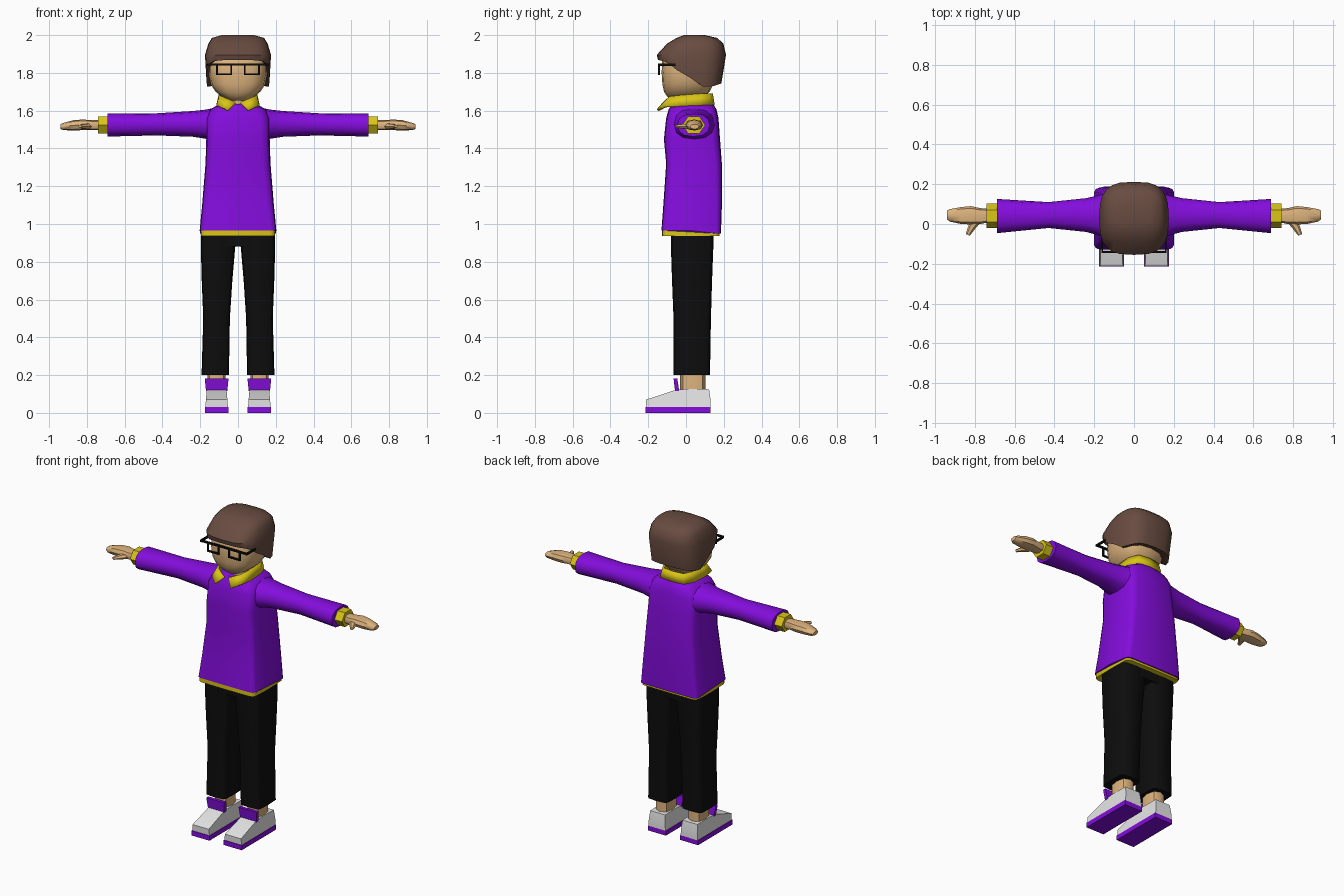
import bpy, bmesh, math
from mathutils import Vector

if "Cube" in bpy.data.objects:
    bpy.data.objects.remove(bpy.data.objects["Cube"])


def material(name, rgb):
    m = bpy.data.materials.new(name)
    m.diffuse_color = (*rgb, 1)
    m.use_nodes = True
    m.node_tree.nodes["Principled BSDF"].inputs["Base Color"].default_value = m.diffuse_color
    return m


PURPLE = material("purple_cloth", (0.23, 0.004, 0.72))
YELLOW = material("yellow_trim", (0.70, 0.56, 0.008))
SKIN = material("skin", (0.74, 0.46, 0.21))
HAIR = material("brown_hair", (0.14, 0.072, 0.052))
BLACK = material("black", (0.004, 0.004, 0.004))
WHITE = material("white_shoe", (0.80, 0.80, 0.80))


def finish(name, bm, mat, mirror=False, angle=50):
    """Turn a bmesh into a named object, optionally mirrored across x."""
    bmesh.ops.recalc_face_normals(bm, faces=bm.faces)
    me = bpy.data.meshes.new(name)
    bm.to_mesh(me)
    bm.free()
    me.materials.append(mat)
    me.polygons.foreach_set("use_smooth", [True] * len(me.polygons))
    me.set_sharp_from_angle(angle=math.radians(angle))
    ob = bpy.data.objects.new(name, me)
    bpy.context.collection.objects.link(ob)
    if mirror:
        mod = ob.modifiers.new("mirror", 'MIRROR')
        mod.use_clip = True
    return ob


def ring(axis, pos, a0, a1, b0, b1, n=16, e=3.0):
    """Rounded-rectangle section: (x, y) for axis z, (y, z) for axis x."""
    pts = []
    for i in range(n):
        t = 2 * math.pi * i / n
        c, s = math.cos(t), math.sin(t)
        a = (a0 + a1) / 2 + (a1 - a0) / 2 * math.copysign(abs(c) ** (2 / e), c)
        b = (b0 + b1) / 2 + (b1 - b0) / 2 * math.copysign(abs(s) ** (2 / e), s)
        pts.append(Vector((a, b, pos) if axis == 'z' else (pos, a, b)))
    return pts


def loft(name, rings, mat, mirror=False, angle=50):
    """Skin closed rings and cap both ends."""
    bm = bmesh.new()
    rows = [[bm.verts.new(p) for p in r] for r in rings]
    n = len(rows[0])
    for r, q in zip(rows, rows[1:]):
        for i in range(n):
            bm.faces.new((r[i], r[(i + 1) % n], q[(i + 1) % n], q[i]))
    bm.faces.new(rows[0])
    bm.faces.new(rows[-1])
    return finish(name, bm, mat, mirror, angle)


def boxes(name, spans, mat, mirror=True):
    """Several axis-aligned boxes given as x0, x1, y0, y1, z0, z1."""
    bm = bmesh.new()
    for x0, x1, y0, y1, z0, z1 in spans:
        vs = bmesh.ops.create_cube(bm, size=1)["verts"]
        for v in vs:
            v.co = ((x0 + x1) / 2 + v.co.x * (x1 - x0),
                    (y0 + y1) / 2 + v.co.y * (y1 - y0),
                    (z0 + z1) / 2 + v.co.z * (z1 - z0))
    return finish(name, bm, mat, mirror, 30)


# Sweater body: z, half width, front y, back y, squareness
body = [(0.965, 0.203, -0.13, 0.185, 12), (1.10, 0.19, -0.12, 0.19, 9),
        (1.32, 0.172, -0.105, 0.19, 7), (1.45, 0.168, -0.117, 0.18, 6),
        (1.56, 0.168, -0.105, 0.172, 5), (1.605, 0.15, -0.093, 0.162, 4),
        (1.635, 0.10, -0.075, 0.145, 3)]
rings = [ring('z', z, -w, w, y0, y1, 16, e) for z, w, y0, y1, e in body]
for p in rings[0]:
    if p.y > 0.15:
        p.z = 0.95          # back edge hangs a little lower
loft("sweater_body", rings, PURPLE)
loft("shirt_hem", [ring('z', z, -0.197, 0.197, -0.126, 0.178, 16, 12)
                   for z in (0.937, 1.0)], YELLOW)

# Sleeves: x, y range, z range
sleeve = [(0.11, -0.085, 0.165, 1.43, 1.617), (0.175, -0.058, 0.145, 1.452, 1.605),
          (0.24, -0.04, 0.13, 1.462, 1.598), (0.43, -0.02, 0.11, 1.469, 1.586),
          (0.69, -0.046, 0.126, 1.463, 1.584)]
loft("sleeve", [ring('x', x, a, b, c, d, 12, 2.4) for x, a, b, c, d in sleeve],
     PURPLE, True)
loft("cuff", [ring('x', x, -0.02, 0.102, 1.472, 1.576, 6, 2) for x in (0.68, 0.742)],
     YELLOW, True)

# Hands and thumbs
hand = [(0.72, 0.01, 0.075, 1.497, 1.55), (0.775, 0.0, 0.08, 1.497, 1.55),
        (0.82, -0.002, 0.09, 1.497, 1.553), (0.87, 0.0, 0.085, 1.495, 1.55),
        (0.925, 0.012, 0.075, 1.497, 1.535), (0.94, 0.022, 0.068, 1.503, 1.528)]
loft("hand", [ring('x', x, a, b, c, d, 8, 2.6) for x, a, b, c, d in hand], SKIN, True)
thumb = []
for x, y, r in [(0.79, 0.02, 0.022), (0.815, -0.015, 0.018), (0.836, -0.055, 0.01)]:
    thumb.append([Vector((x + r * math.cos(t), y + 0.4 * r * math.cos(t),
                          1.517 + 0.8 * r * math.sin(t)))
                  for t in [i * math.pi / 3 for i in range(6)]])
loft("thumb", thumb, SKIN, True)

# Trousers
leg = [(0.20, 0.048, 0.193, -0.065, 0.127), (0.50, 0.043, 0.184, -0.066, 0.132),
       (0.70, 0.03, 0.192, -0.074, 0.138), (0.885, 0.014, 0.197, -0.08, 0.145),
       (0.96, 0.005, 0.194, -0.08, 0.145)]
loft("trouser_leg", [ring('z', z, a, b, c, d, 12, 6) for z, a, b, c, d in leg],
     BLACK, True)
loft("trouser_hips", [ring('z', z, -0.19, 0.19, -0.079, 0.144, 16, 6)
                      for z in (0.882, 0.99)], BLACK)

# Ankles
loft("ankle", [ring('z', z, 0.066, 0.162, -0.032, 0.102, 8, 2.6) for z in (0.10, 0.24)],
     SKIN, True)

# Shoes: sole, wedge upper and upright tongue
boxes("shoe_sole", [(0.05, 0.176, -0.214, 0.13, 0.0, 0.03)], PURPLE)
side = [(-0.21, 0.029), (-0.212, 0.07), (-0.06, 0.12), (0.0, 0.127),
        (0.122, 0.125), (0.13, 0.07), (0.13, 0.029)]
upper = []
for x, lean in ((0.053, 1), (0.173, -1)):
    upper.append([Vector((x + lean * 0.08 * (z - 0.029), y, z)) for y, z in side])
loft("shoe_upper", upper, WHITE, True, 30)
tongue = [(-0.058, 0.115), (-0.066, 0.183), (-0.046, 0.183), (-0.036, 0.115)]
loft("shoe_tongue", [[Vector((x + s * (0.183 - z) * 0.1, y, z)) for y, z in tongue]
                     for x, s in ((0.05, 1), (0.176, -1))], PURPLE, True, 30)

# Neck and head
loft("neck", [ring('z', z, -0.075, 0.075, -0.05, 0.11, 10, 2) for z in (1.60, 1.74)], SKIN)
head = [(1.655, 0.045, -0.08, 0.07), (1.675, 0.085, -0.10, 0.10),
        (1.70, 0.118, -0.116, 0.125), (1.74, 0.145, -0.125, 0.145),
        (1.80, 0.156, -0.129, 0.16), (1.87, 0.156, -0.126, 0.17),
        (1.94, 0.13, -0.09, 0.15)]
loft("head", [ring('z', z, -w, w, a, b, 16, 2.7) for z, w, a, b in head], SKIN)

# Hair cap: lower edge rises from nape to fringe
def hair_edge(y):
    keys = [(-0.16, 1.872), (-0.10, 1.857), (-0.04, 1.808), (0.03, 1.77),
            (0.09, 1.727), (0.14, 1.728), (0.22, 1.755)]
    for (ya, za), (yb, zb) in zip(keys, keys[1:]):
        if y <= yb:
            return za + (zb - za) * (y - ya) / (yb - ya)
    return keys[-1][1]


N = 24
inner = ring('z', 0, -0.14, 0.14, -0.115, 0.15, N, 2.8)
lower = ring('z', 0, -0.168, 0.168, -0.148, 0.187, N, 3)
mid = ring('z', 1.895, -0.175, 0.175, -0.155, 0.212, N, 3)
for p, q in zip(inner, lower):
    q.z = hair_edge(q.y)
    p.z = q.z + 0.012
high = ring('z', 1.955, -0.157, 0.157, -0.10, 0.198, N, 3)
crown = ring('z', 1.985, -0.138, 0.138, -0.05, 0.165, N, 3)
top = ring('z', 2.0, -0.085, 0.085, -0.01, 0.10, N, 2.5)
loft("hair", [inner, lower, mid, high, crown, top], HAIR)

# Shirt collar: half strip of (upper edge, lower edge), mirrored
strip = [((0, 0.135, 1.69), (0, 0.145, 1.63)),
         ((0.07, 0.125, 1.69), (0.08, 0.137, 1.63)),
         ((0.095, 0.07, 1.688), (0.108, 0.075, 1.628)),
         ((0.095, -0.03, 1.68), (0.108, -0.04, 1.622)),
         ((0.08, -0.085, 1.672), (0.10, -0.11, 1.622)),
         ((0.014, -0.115, 1.642), (0.054, -0.15, 1.602))]
bm = bmesh.new()
rows = [[bm.verts.new(p) for p in pair] for pair in strip]
for r, q in zip(rows, rows[1:]):
    bm.faces.new((r[0], r[1], q[1], q[0]))
collar = finish("shirt_collar", bm, YELLOW, True)
thick = collar.modifiers.new("thickness", 'SOLIDIFY')
thick.thickness = 0.014
thick.offset = 0

# Glasses: brow bar, lens frame, temple arm
F, B = -0.147, -0.137
boxes("glasses", [(0.0, 0.162, F, B, 1.838, 1.85),
                  (0.032, 0.116, F, B, 1.788, 1.797),
                  (0.032, 0.041, F, B, 1.79, 1.845),
                  (0.107, 0.116, F, B, 1.79, 1.845),
                  (0.155, 0.164, F, 0.0, 1.836, 1.849)], BLACK)
